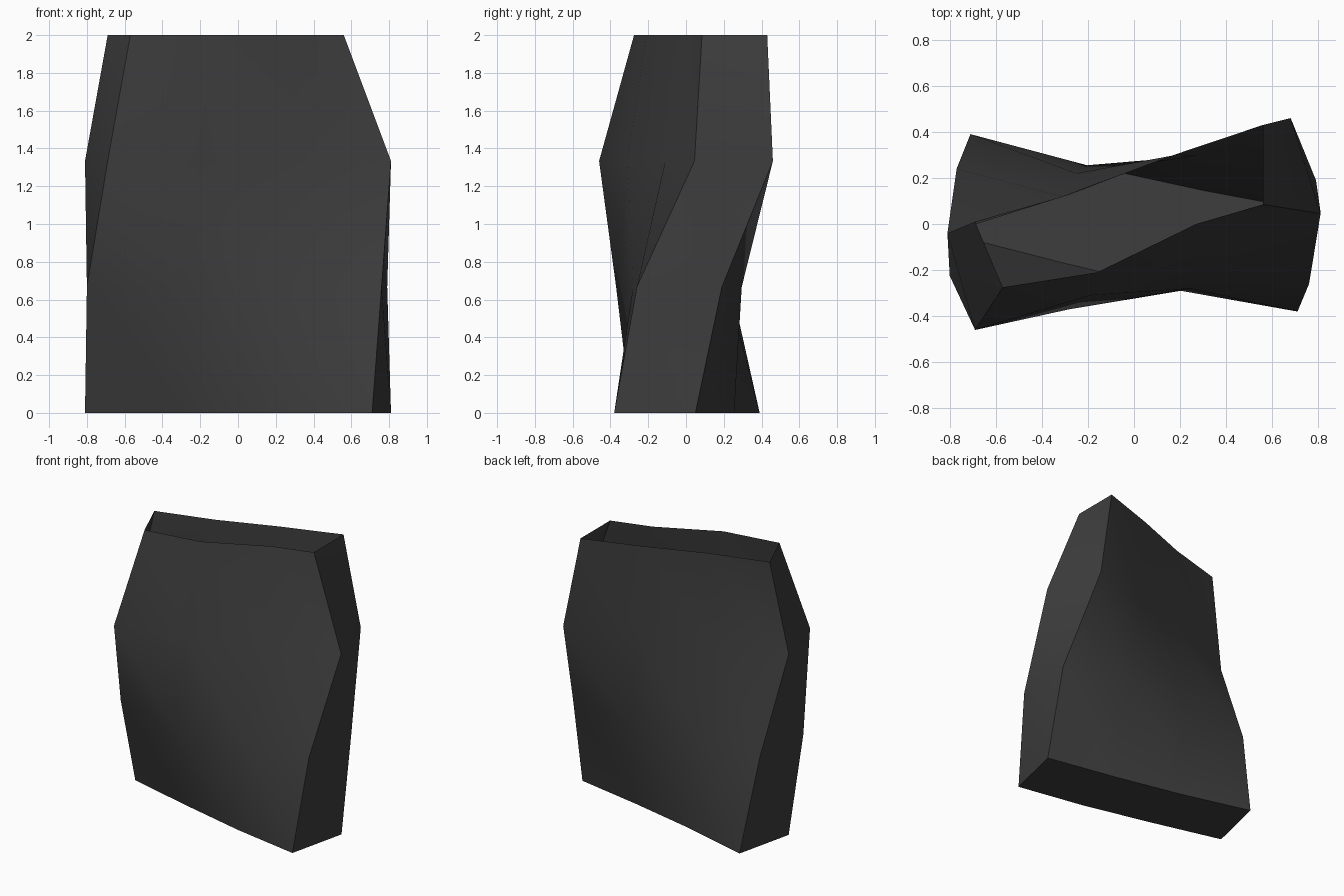
import bpy
import bmesh
import math

# Remove the default cube if present
default_cube = bpy.data.objects.get("Cube")
if default_cube:
    bpy.data.objects.remove(default_cube, do_unlink=True)


def make_material(name, colour):
    material = bpy.data.materials.new(name)
    material.use_nodes = True
    material.diffuse_color = colour
    shader = material.node_tree.nodes["Principled BSDF"]
    shader.inputs["Base Color"].default_value = colour
    shader.inputs["Roughness"].default_value = 0.8
    return material


def wall_edge(left_x, right_x, depths):
    """Points spaced evenly across one wall, from left_x to right_x."""
    last = len(depths) - 1
    return [(left_x + (right_x - left_x) * i / last, y)
            for i, y in enumerate(depths)]


# Front and back wall outlines of the twisted shell, from bottom to rim
front_wall = [
    wall_edge(-.81, .71, (-.04, -.17, -.29, -.38)),
    wall_edge(-.80, .76, (-.225, -.37, -.28, -.26)),
    wall_edge(-.69, .81, (-.46, -.31, -.11, .045)),
    [(-.57, -.275), (-.16, -.21), (.27, 0), (.56, .085)],
]
back_wall = [
    wall_edge(-.71, .81, (.39, .255, .145, .05)),
    wall_edge(-.77, .79, (.24, .22, .295, .19)),
    wall_edge(-.81, .68, (-.04, .12, .30, .46)),
    wall_edge(-.69, .56, (.01, .13, .29, .43)),
]


def build_shell(name, material, height=2):
    bm = bmesh.new()
    rings = []
    steps = len(front_wall) - 1
    for level, (front, back) in enumerate(zip(front_wall, back_wall)):
        z = height * level / steps
        outline = front + back[::-1]
        rings.append([bm.verts.new((x, y, z)) for x, y in outline])

    # Walls between neighbouring rings, split along the twist
    for lower, upper in zip(rings, rings[1:]):
        count = len(lower)
        for i in range(count):
            j = (i + 1) % count
            bm.faces.new((lower[i], lower[j], upper[i]))
            bm.faces.new((lower[j], upper[j], upper[i]))

    # Closed floor; the rim stays open
    floor = rings[0]
    half = len(floor) // 2
    for i in range(half - 1):
        bm.faces.new((floor[i + 1], floor[i], floor[-1 - i], floor[-2 - i]))

    mesh = bpy.data.meshes.new(name)
    bm.to_mesh(mesh)
    bm.free()
    mesh.materials.append(material)
    shell = bpy.data.objects.new(name, mesh)
    bpy.context.collection.objects.link(shell)
    return shell


charcoal = make_material("charcoal", (.047, .047, .047, 1))
shell = build_shell("twisted_open_shell", charcoal)

# Smooth broad walls with crisp corners
bpy.ops.object.select_all(action="DESELECT")
shell.select_set(True)
bpy.context.view_layer.objects.active = shell
bpy.ops.object.shade_smooth_by_angle(angle=math.radians(40))
